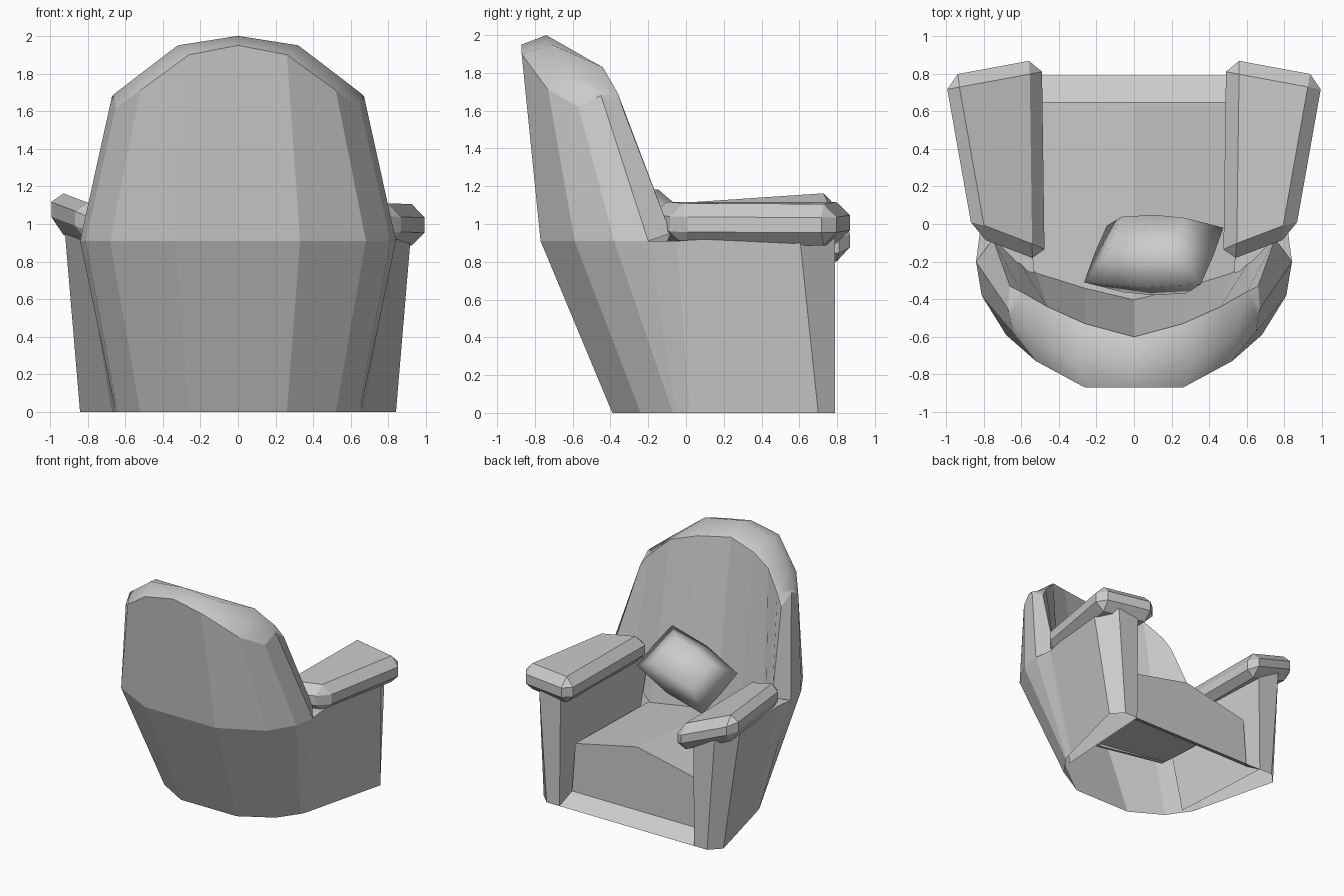
import bpy, bmesh
from mathutils import Vector

if "Cube" in bpy.data.objects:
    bpy.data.objects.remove(bpy.data.objects["Cube"])


def make(name, verts, faces, mirror=False, bevel=0):
    bm = bmesh.new()
    vs = [bm.verts.new(v) for v in verts]
    for f in faces:
        bm.faces.new([vs[i] for i in f])
    if mirror:
        geom = bm.verts[:] + bm.edges[:] + bm.faces[:]
        bmesh.ops.mirror(bm, geom=geom, axis='X', merge_dist=0.001)
    bmesh.ops.remove_doubles(bm, verts=bm.verts[:], dist=0.0005)
    bmesh.ops.recalc_face_normals(bm, faces=bm.faces[:])
    if bevel:
        bmesh.ops.bevel(bm, geom=bm.edges[:], offset=bevel, segments=1,
                        affect='EDGES', clamp_overlap=True)
    me = bpy.data.meshes.new(name)
    bm.to_mesh(me)
    bm.free()
    ob = bpy.data.objects.new(name, me)
    bpy.context.collection.objects.link(ob)
    return ob


def grid_faces(rows, cols):
    return [(r * cols + c, r * cols + c + 1, (r + 1) * cols + c + 1, (r + 1) * cols + c)
            for r in range(rows - 1) for c in range(cols - 1)]


# Curved back: half rows from the floor, up the outside, over the top, down the inside
rows = [
    [(0, -.39, 0), (.26, -.39, 0), (.52, -.24, 0), (.64, -.07, 0), (.65, -.05, 0)],
    [(0, -.77, .91), (.33, -.77, .91), (.68, -.59, .91), (.81, -.38, .91), (.84, -.2, .91)],
    [(0, -.87, 1.95), (.26, -.87, 1.9), (.52, -.73, 1.71), (.65, -.57, 1.62), (.67, -.45, 1.68)],
    [(0, -.74, 2), (.32, -.71, 1.95), (.53, -.61, 1.79), (.66, -.5, 1.69), (.67, -.45, 1.68)],
    [(0, -.6, 1.91), (.26, -.53, 1.88), (.46, -.44, 1.83), (.6, -.36, 1.69), (.66, -.33, 1.6)],
    [(0, -.4, .5), (.26, -.34, .5), (.52, -.26, .5), (.63, -.17, .75), (.75, -.08, .95)],
]
faces = grid_faces(6, 5)
faces.remove((13, 14, 19, 18))
faces.remove((18, 19, 24, 23))
faces += [(13, 14, 18), (14, 24, 23, 18), (9, 14, 24, 29)]
back = make("chair_back", [v for row in rows for v in row], faces, mirror=True)

# Smooth roll along the top of the back
for p in back.data.polygons:
    p.use_smooth = all(back.data.vertices[i].co.z > 1.58 for i in p.vertices)

# Crowned seat with front panel and sloping plinth
seat = [(0, .79, 0), (.63, .79, 0), (0, .65, .08), (.61, .65, .08),
        (0, .65, .615), (.58, .65, .49), (0, -.45, .52), (.54, -.3, .5)]
make("seat", seat, grid_faces(4, 2), mirror=True)

# Side walls under the arms, open at the floor
wall = [(.65, -.05, 0), (.67, .02, 0), (.84, .70, 0), (.75, .79, 0), (.63, .79, 0), (.58, -.1, 0),
        (.84, -.2, .91), (.82, -.05, .91), (.92, .6, .95), (.82, .79, .95),
        (.62, .79, .93), (.53, -.26, .91)]
wall_faces = [(i, i + 1, i + 7, i + 6) for i in range(5)] + [(6, 7, 8, 9, 10, 11)]
make("side_walls", wall, wall_faces, mirror=True)

# Chamfered arm pads; one is rolled inwards
plan = [(.49, .88), (1.005, .785), (.855, -.06), (.475, -.205)]
box = [(0, 1, 2, 3), (7, 6, 5, 4)] + [(i, (i + 1) % 4, (i + 1) % 4 + 4, i + 4) for i in range(4)]
for name, side, slope in (("right_arm_pad", 1, -.03), ("left_arm_pad", -1, .38)):
    pts = [(side * x, y, 1.0 + dz + slope * (x - .79)) for dz in (-.11, .11) for x, y in plan]
    make(name, pts, box, bevel=.07)

# Plump cushion leaning on the back
centre = Vector((.105, -.165, .93))
u = Vector((.31, -.005, .12))
v = Vector((.06, .15, -.13))
n = u.cross(v).normalized()
ring = [(1, 1), (0, 1.15), (-1, 1), (-1.02, 0), (-1, -1), (0, -1.15), (1, -1), (1.02, 0)]
pts = [centre + u * a + v * b for a, b in ring]
for s in (1, -1):
    pts += [centre + u * a * .55 + v * b * .6 + n * s * .16 for a, b in ring]
cush = []
for k in (8, 16):
    cush += [(i, (i + 1) % 8, (i + 1) % 8 + k, i + k) for i in range(8)]
    cush.append(tuple(range(k, k + 8)))
cushion = make("cushion", pts, cush)
for p in cushion.data.polygons:
    p.use_smooth = True
